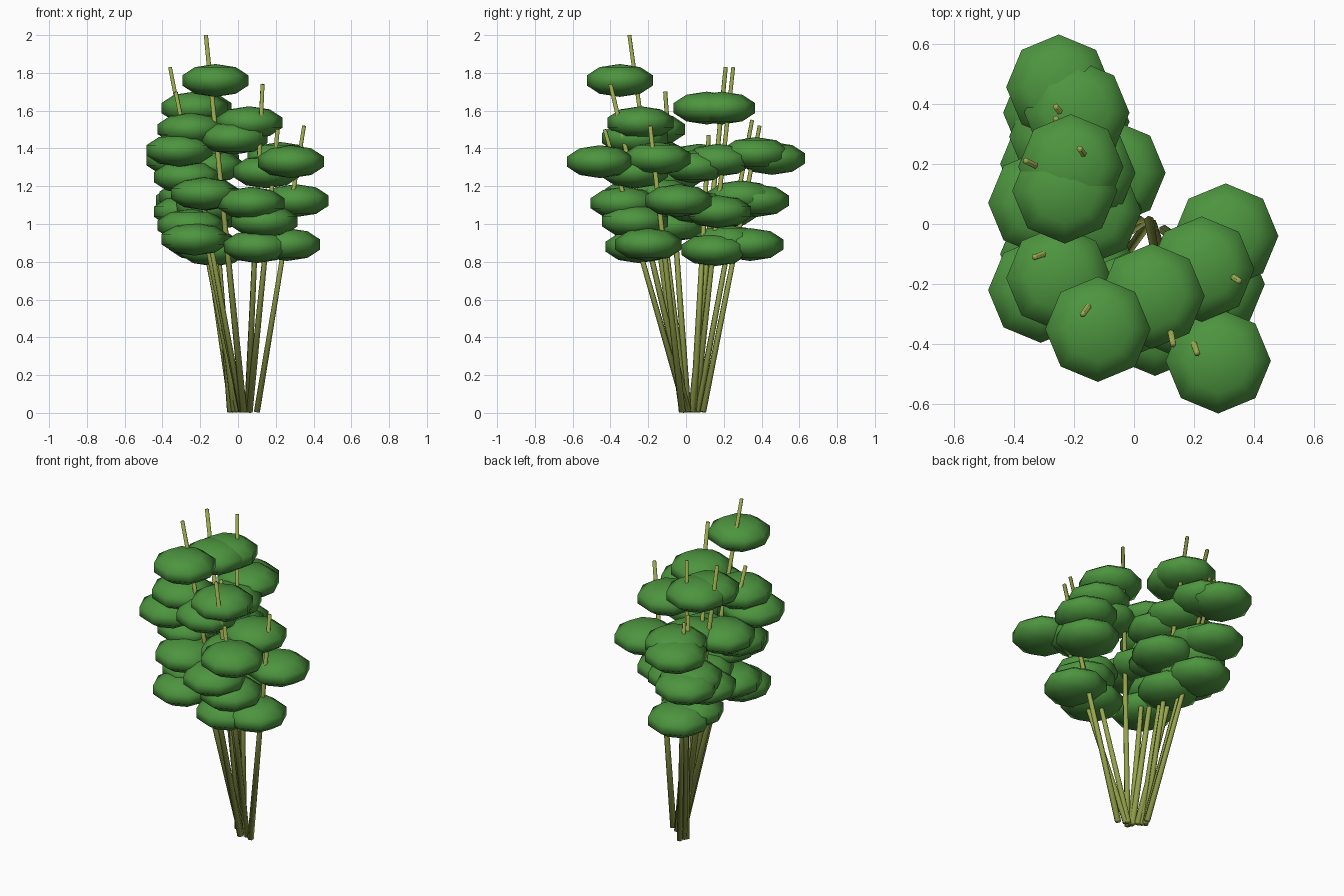
import bpy
import bmesh
from mathutils import Vector, Matrix

if "Cube" in bpy.data.objects:
    bpy.data.objects.remove(bpy.data.objects["Cube"])


def material(name, color):
    m = bpy.data.materials.new(name)
    m.diffuse_color = (*color, 1)
    m.use_nodes = True
    m.node_tree.nodes["Principled BSDF"].inputs["Base Color"].default_value = m.diffuse_color
    return m


STEM = material("stem_olive", (0.31, 0.38, 0.075))
LEAF = material("leaf_green", (0.075, 0.30, 0.05))


def finish(bm, name, mat):
    for f in bm.faces:
        f.smooth = True
    mesh = bpy.data.meshes.new(name)
    bm.to_mesh(mesh)
    bm.free()
    mesh.materials.append(mat)
    ob = bpy.data.objects.new(name, mesh)
    bpy.context.collection.objects.link(ob)


# Tapered cane leaning out from the root cluster
def stem(name, base, tip):
    a, b = Vector((*base, 0.005)), Vector(tip)
    d = b - a
    bm = bmesh.new()
    rot = d.to_track_quat('Z', 'Y').to_matrix().to_4x4()
    bmesh.ops.create_cone(bm, cap_ends=True, segments=6, radius1=0.018,
                          radius2=0.011, depth=d.length,
                          matrix=Matrix.Translation((a + b) / 2) @ rot)
    finish(bm, name, STEM)


# Flattened eight-sided foliage clump
def clump(name, center):
    bm = bmesh.new()
    bmesh.ops.create_uvsphere(
        bm, u_segments=8, v_segments=5, radius=1,
        matrix=Matrix.Translation(center) @ Matrix.Diagonal((0.184, 0.184, 0.087, 1)))
    finish(bm, name, LEAF)


# Each cane: base xy, tip, then the xy of its upper, middle and lower clump
LEVELS = ((0.86, 0.04), (0.69, 0.075), (0.56, 0.04))
canes = [
    ((.03, -.02), (-.17, -.30, 2.00), (-.12, -.35), (-.02, -.27), (-.18, -.25)),
    ((.05, .01), (.13, -.40, 1.74), (.06, -.24), (.15, -.27), (.14, -.27)),
    ((.06, .00), (.21, -.43, 1.50), (.28, -.455), (.07, -.33), (.10, -.25)),
    ((.10, -.02), (.35, -.19, 1.52), (.225, -.15), (.305, -.04), (.26, -.20)),
    ((.00, .03), (-.36, .21, 1.83), (-.23, .11), (-.31, .07), (-.27, .20)),
    ((-.04, .05), (-.18, .25, 1.83), (-.21, .19), (-.17, .17), (-.07, .17)),
    ((.02, .01), (-.33, -.11, 1.70), (-.25, -.18), (-.27, -.10), (-.25, -.08)),
    ((-.02, .09), (-.26, .39, 1.52), (-.25, .455), (-.26, .37), (-.19, .34)),
    ((-.03, .06), (-.26, .35, 1.55), (-.19, .37), (-.24, .29), (-.20, .22)),
    ((-.02, .04), (-.20, .12, 1.47), (-.15, .04), (-.15, .05), (-.13, .15)),
    ((.02, .00), (-.27, -.19, 1.57), (-.31, -.22), (-.17, -.14), (-.23, -.20)),
]
for i, (base, tip, *clumps) in enumerate(canes, 1):
    stem(f"cane_{i}", base, tip)
    for j, (xy, (k, c)) in enumerate(zip(clumps, LEVELS), 1):
        clump(f"foliage_{i}_{j}", (*xy, tip[2] * k + c))
